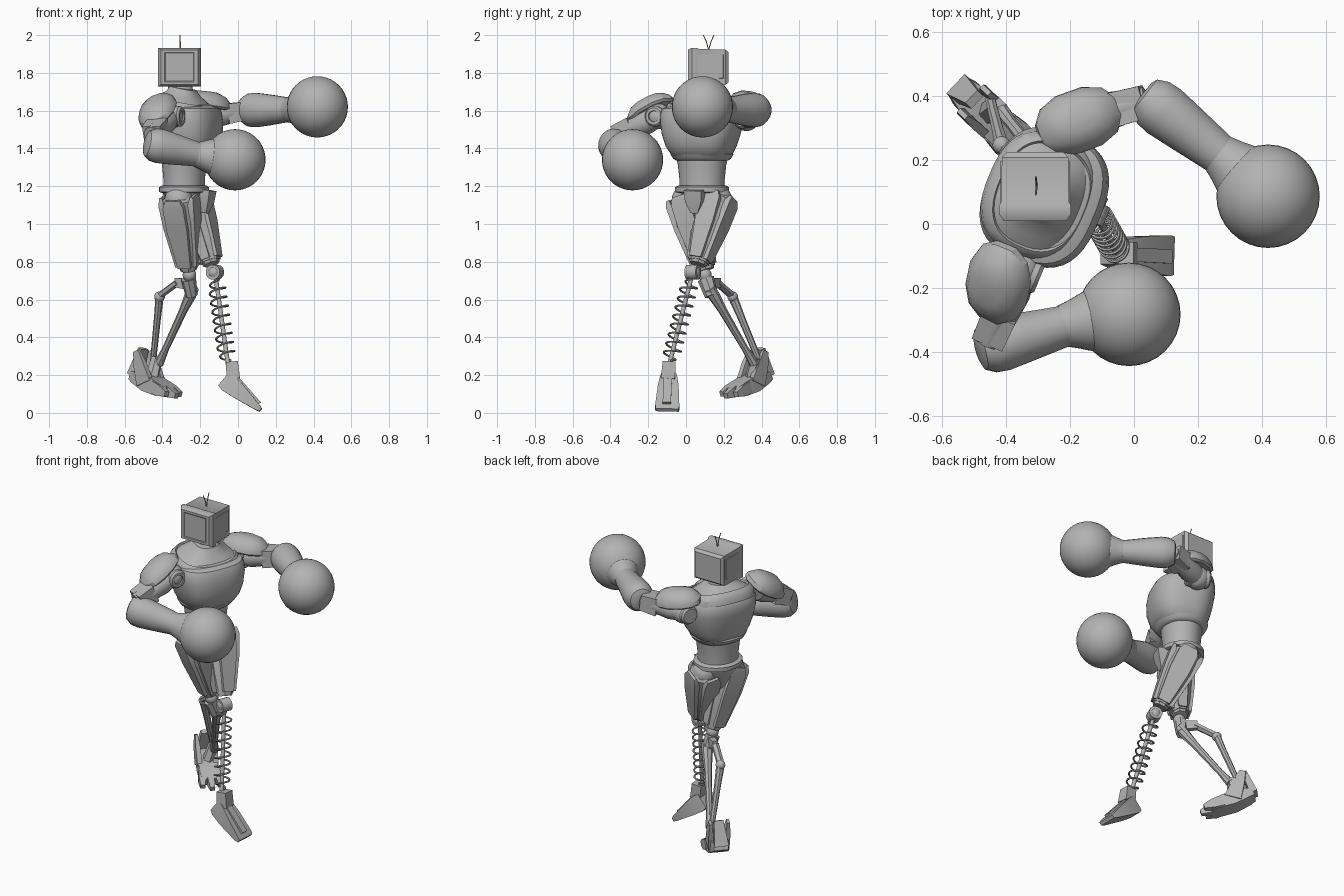
import bpy, bmesh, math
from mathutils import Vector as V, Matrix

if "Cube" in bpy.data.objects:
    bpy.data.objects.remove(bpy.data.objects["Cube"])

GREY = (0.45, 0.45, 0.45, 1)
metal = bpy.data.materials.new("plain_grey")
metal.use_nodes = True
metal.diffuse_color = GREY
metal.node_tree.nodes["Principled BSDF"].inputs["Base Color"].default_value = GREY
parts = []


def add(name, mesh):
    mesh.materials.clear()
    mesh.materials.append(metal)
    ob = bpy.data.objects.new(name, mesh)
    bpy.context.collection.objects.link(ob)
    parts.append(ob)


def finish(name, bm):
    bmesh.ops.recalc_face_normals(bm, faces=bm.faces)
    mesh = bpy.data.meshes.new(name)
    bm.to_mesh(mesh)
    bm.free()
    add(name, mesh)


def frame(a, b, side):
    z = (V(b) - V(a)).normalized()
    x = V(side)
    x = (x - z * x.dot(z)).normalized()
    return x, z.cross(x), z


def loft(name, a, b, rings, n=24, side=(1, 0, 0), power=2):
    """Rings of (fraction along a-b, half width, half depth, depth offset)."""
    x, y, _ = frame(a, b, side)
    bm = bmesh.new()
    loops = []
    grow = 1 / math.cos(math.pi / n) if n <= 8 else 1
    for ring in rings:
        t, rx, ry = ring[:3]
        c = V(a).lerp(V(b), t) + y * (ring[3] if len(ring) > 3 else 0)
        loop = []
        for i in range(n):
            k = math.tau * (i + 0.5) / n
            u, v = (math.copysign(abs(f(k)) ** (2 / power), f(k)) for f in (math.cos, math.sin))
            loop.append(bm.verts.new(c + x * rx * grow * u + y * ry * grow * v))
        loops.append(loop)
    for lo, hi in zip(loops, loops[1:]):
        for i in range(n):
            j = (i + 1) % n
            bm.faces.new((lo[i], lo[j], hi[j], hi[i]))
    bm.faces.new(loops[0])
    bm.faces.new(loops[-1])
    finish(name, bm)


def bar(name, a, b, rx, ry=None, n=4, side=(1, 0, 0), taper=1):
    ry = ry or rx
    loft(name, a, b, [(0, rx, ry), (1, rx * taper, ry * taper)], n, side)


def ball(name, c, r):
    bm = bmesh.new()
    bmesh.ops.create_uvsphere(bm, u_segments=32, v_segments=20, radius=r,
                              matrix=Matrix.Translation(c))
    finish(name, bm)


def tube(name, pts, r):
    cu = bpy.data.curves.new(name, "CURVE")
    cu.dimensions = "3D"
    cu.bevel_depth, cu.bevel_resolution = r, 1
    cu.use_fill_caps = True
    sp = cu.splines.new("POLY")
    sp.points.add(len(pts) - 1)
    for p, co in zip(sp.points, pts):
        p.co = (*co, 1)
    tmp = bpy.data.objects.new(name + "_path", cu)
    mesh = bpy.data.meshes.new_from_object(tmp)
    bpy.data.objects.remove(tmp)
    add(name, mesh)


# Torso, turned so its chest looks mostly along +x
LEFT, FRONT, UP = V((0.38, 0.92, 0)), V((0.92, -0.38, 0)), V((0, 0, 1))
base = V((-0.285, 0.085, 0))


def body(name, rings, n=40, power=2):
    loft(name, base, base + UP, rings, n, LEFT, power)


body("chest", [(1.35, .135, .12), (1.365, .155, .14, -.005), (1.41, .18, .162, -.012), (1.47, .2, .178, -.012),
               (1.54, .213, .184, -.006), (1.59, .213, .181), (1.612, .203, .17), (1.63, .15, .12)], power=2.7)
# sloping collar, lower at the front
neck_base = base + UP * 1.645
loft("collar", neck_base, neck_base + UP + FRONT * .2,
     [(-.06, .2, .168, .006), (-.025, .199, .168, .006), (0, .183, .153, .006), (.007, .172, .144, .006),
      (-.002, .165, .138, .006), (.022, .128, .113, .008), (.045, .088, .085, .012), (.07, .07, .07, .02)],
     40, LEFT, 2.5)
body("chest_band", [(1.335, .135, .12), (1.345, .152, .136), (1.368, .166, .149), (1.375, .15, .13)], power=2.2)
body("waist", [(1.16, .12, .108), (1.24, .122, .108), (1.31, .13, .115), (1.36, .14, .12)])
body("belt", [(1.165, .13, .118), (1.17, .145, .13), (1.195, .145, .13), (1.205, .125, .115)])
body("pelvis", [(1.0, .03, .04), (1.06, .06, .07), (1.13, .11, .105), (1.175, .13, .115)], 12)
loft("crotch_plate", (-.16, .045, 1.18), (-.18, .05, 1.06), [(0, .05, .03), (.5, .045, .03), (1, .02, .02)], 4, LEFT)
loft("neck", (-.305, .105, 1.66), (-.305, .115, 1.76), [(0, .085, .085), (.3, .068, .068), (1, .062, .062)])

# Head: bevelled box with a framed screen on the front
loft("head", (-.31, .225, 1.83), (-.31, .01, 1.83),
     [(0, .09, .08), (.08, .104, .094), (.72, .106, .096), (.78, .113, .103), (.9, .113, .103), (1, .098, .092),
      (1, .078, .078), (.985, .074, .074)], 4)
for s in (-1, 1):
    bar("side_vent", (-.31 + s * .1, .12, 1.835), (-.31 + s * .109, .12, 1.835), .08, .065, 4, (0, 1, 0), .95)
    tube("antenna", [(-.306, .12, 1.92), (-.306, .12 + s * .012, 1.965), (-.308, .12 + s * .028, 2.0)], .003)


# Arms: joint, upper arm, pad, elbow brackets, forearm, round glove
def arm(prefix, shoulder, elbow, fore, cuff, glove, pad, pad_dir, pad_up, size):
    s, e, f, g = V(shoulder), V(elbow), V(fore), V(glove)
    ball(prefix + "_shoulder_ball", s, .068)
    loft(prefix + "_shoulder_disc", s - FRONT * .07, s + FRONT * .07,
         [(0, .03, .03), (0, .045, .045), (.08, .055, .055), (.92, .055, .055), (1, .045, .045), (1, .03, .03),
          (.95, .028, .028)], 24, UP)
    loft(prefix + "_upper_arm", s, e, [(0, .055, .055), (.3, .066, .066), (.6, .058, .058), (1, .045, .045)],
         16, UP)
    for w in (-.03, .03):
        o = frame(s, e, UP)[1] * w
        bar(prefix + "_elbow_bracket", s.lerp(e, .58) + o, s.lerp(e, .97) + o, .054, .025, 4, UP, .88)
    # thin faceted shoulder shell
    p, u = V(pad), V(pad_up).normalized()
    w, h = size
    loft(prefix + "_shoulder_pad", p - u * .025, p + u * .065,
         [(0, w * .9, h * .88), (.12, w, h), (.4, w * .98, h * .96), (.78, w * .76, h * .74), (1, w * .42, h * .36)],
         12, pad_dir, 2.3)
    # forearm narrowing to a wrist that flares into the glove
    loft(prefix + "_forearm", f, cuff, [(-.15, .045, .045), (-.12, .068, .066), (0, .088, .083), (.15, .092, .087),
                                        (.45, .083, .079), (.9, .066, .066), (1, .066, .066)], 20, UP)
    loft(prefix + "_glove_cuff", cuff, g, [(-.15, .065, .065), (-.04, .071, .071), (.1, .08, .08), (.22, .089, .089),
                                           (.4, .1, .1)], 28, UP)
    ball(prefix + "_glove", g, .162)


arm("right", (-.36, -.145, 1.57), (-.457, -.37, 1.47), (-.45, -.385, 1.42), (-.20, -.315, 1.365),
    (-.016, -.283, 1.34), (-.428, -.185, 1.60), (-.15, -.8, -.5), (-.45, -.36, .8), (.14, .108))
arm("left", (-.21, .32, 1.56), (.04, .385, 1.6), (.06, .38, 1.603), (.285, .205, 1.605),
    (.42, .087, 1.62), (-.172, .325, 1.635), (.9, .33, 0), (.08, .1, 1), (.14, .1))


# Thighs: faceted core with raised armour plates and a knee cuff
def thigh(prefix, hip, knee, out):
    h, k = V(hip), V(knee)
    ball(prefix + "_hip_ball", h, .075)
    loft(prefix + "_thigh", h, k, [(-.08, .06, .055), (0, .086, .084), (.35, .09, .087), (.7, .072, .069),
                                   (1, .052, .048)], 8, LEFT)
    x, y, _ = frame(h, k, LEFT)
    for d, w in ((x * out, .058), (y, .053), (-y, .053), (-x * out, .04)):
        a, b = h + d * .086, k + d * .048
        loft(prefix + "_thigh_plate", a, b, [(-.05, w * .7, .008), (.05, w, .016), (.4, w, .018), (.97, w * .62, .012)],
             4, d.cross(b - a))
    bar(prefix + "_knee_cuff", k - (k - h) * .06, k + (k - h) * .04, .054, .05, 8, LEFT, .8)


thigh("right", (-.313, .0, 1.13), (-.262, .1, .77), -1)
thigh("left", (-.25, .168, 1.13), (-.145, .066, .80), 1)

# Left shin: rod inside a coil spring
k, a = V((-.122, .036, .745)), V((-.052, -.09, .25))
ball("left_knee_ball", k, .04)
for s in (-1, 1):
    c = k + LEFT * .02 * s
    bar("left_knee_disc", c - LEFT * .012, c + LEFT * .012, .04, n=16, side=UP)
bar("left_shin_rod", k, a, .012, n=12)
x, y, z = frame(k, a, (1, 0, 0))
N, TURNS = 260, 9
coil = []
for i in range(N + 1):
    t = i / N
    w = math.tau * TURNS * t
    r = .044 * min(1, .35 + t * 8, .35 + (1 - t) * 8)
    coil.append(k.lerp(a, .08 + .87 * t) + (x * math.cos(w) + y * math.sin(w)) * r)
tube("left_shin_spring", coil, .0055)

# Left foot: wedge block pointing down along +x
bar("left_ankle", (-.033, -.09, .27), (-.024, -.095, .18), .032, .034, taper=1.1)
loft("left_foot", (-.075, -.09, .18), (.12, -.1, .015),
     [(0, .036, .045), (.12, .044, .052), (.4, .055, .042), (.92, .064, .017), (1, .06, .01)], 4, (0, 1, 0))
bar("left_foot_ridge", (-.03, -.095, .2), (.107, -.102, .045), .022, .018, 4, (0, 1, 0))

# Right shin: knee block and two slender struts
ball("right_knee_ball", (-.257, .10, .73), .036)
bar("right_knee_block", (-.262, .105, .71), (-.245, .135, .62), .042, .036, 8, LEFT, .8)
bar("right_knee_lever", (-.25, .12, .68), (-.33, .175, .69), .03, .018, 4, UP, .8)
loft("right_front_strut", (-.235, .125, .66), (-.42, .36, .26),
     [(0, .03, .026), (.1, .03, .028), (.3, .022, .02), (.8, .017, .017), (1, .024, .024)], 8, LEFT)
bar("right_upper_link", (-.32, .165, .69), (-.415, .245, .62), .02, .016, 6, LEFT)
ball("right_link_joint", (-.415, .247, .615), .028)
loft("right_rear_strut", (-.415, .247, .615), (-.45, .39, .27),
     [(0, .024, .02), (.3, .019, .017), (1, .015, .015)], 8, LEFT)

# Right foot: heel block, ankle fins and three toes
HEEL, TOE = V((-.545, .425, .2)), V((-.335, .22, .095))
x, y, z = frame(HEEL, TOE, (.67, .74, 0))
loft("right_foot", HEEL, TOE, [(0, .042, .022), (.1, .05, .03), (.4, .055, .044), (.75, .057, .034), (.85, .045, .025)],
     4, x)
for s in (-1, 0, 1):
    o = x * s * .042
    loft("right_toe", HEEL.lerp(TOE, .6) + o, TOE + o * 1.25 + z * (.015 if s == 0 else -.01),
         [(0, .018, .032), (.5, .02, .03), (1, .014, .014)], 4, x)
mid = HEEL.lerp(TOE, .4)
for s in (-1, 1):
    o = x * s * .047
    loft("right_ankle_fin", mid + o, mid + o * 1.1 - z * .06 + V((0, 0, .15)),
         [(0, .014, .05), (.6, .014, .035), (1, .008, .018)], 4, x)
bar("right_ankle", mid, (-.43, .37, .29), .032, .035, 6, x, .8)
bar("right_heel_spur", HEEL, HEEL + V((.045, -.035, .14)), .042, .022, 4, x, .65)

# Smooth rounded surfaces, keep hard edges
bpy.ops.object.select_all(action="DESELECT")
for ob in parts:
    ob.select_set(True)
bpy.context.view_layer.objects.active = parts[0]
bpy.ops.object.shade_smooth_by_angle(angle=math.radians(32))
